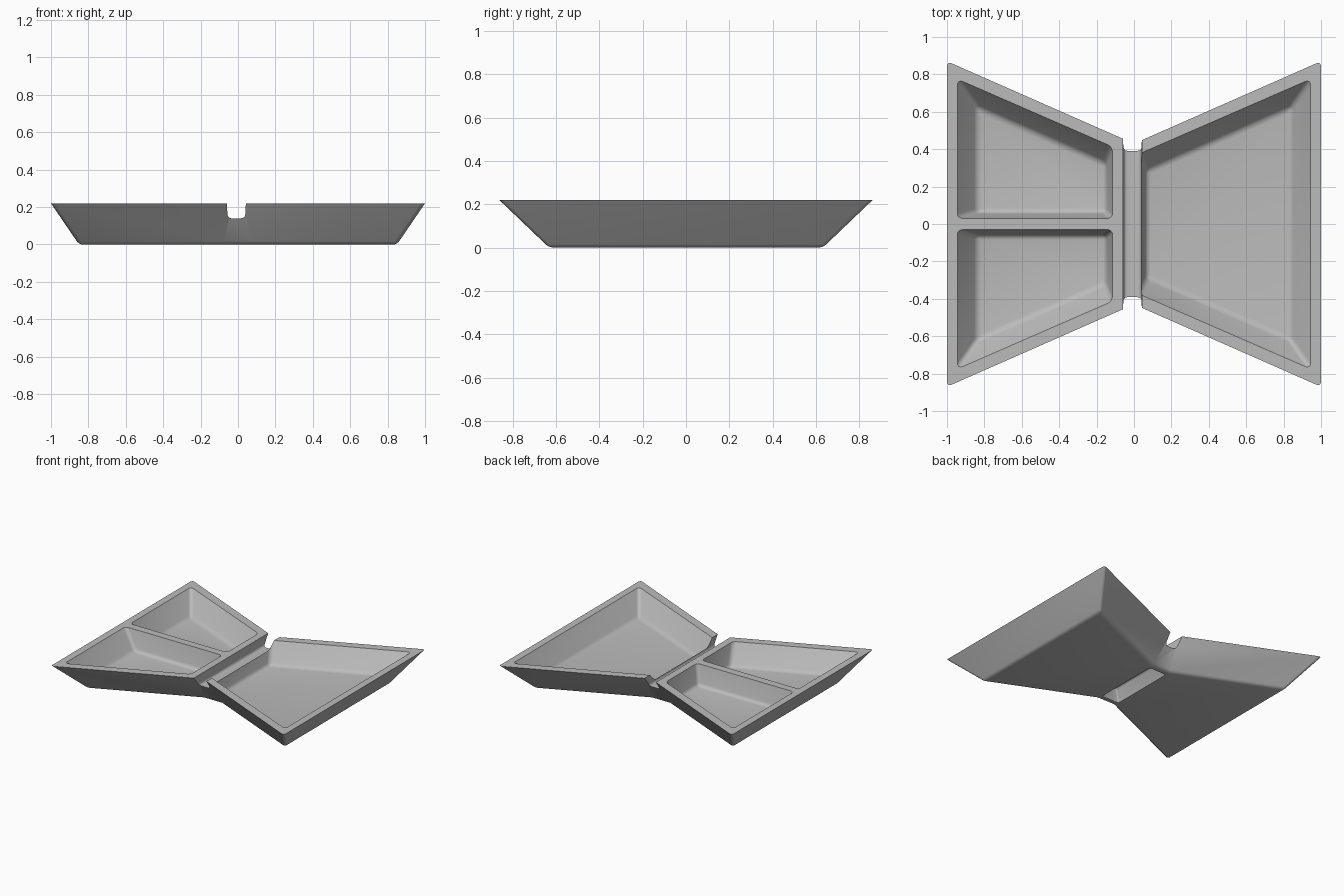
import bpy, bmesh

cube = bpy.data.objects.get("Cube")
if cube:
    bpy.data.objects.remove(cube, do_unlink=True)

HEIGHT = 0.22
FLOOR = 0.065

grey = bpy.data.materials.new("matte grey")
grey.use_nodes = True
colour = (0.5, 0.5, 0.5, 1)
grey.diffuse_color = colour
grey.node_tree.nodes["Principled BSDF"].inputs["Base Color"].default_value = colour


def tapered_block(name, low, high, z0, z1, radius, extend=1.0):
    """Loft between two outlines, rounding all convex edges except the top rim."""
    bm = bmesh.new()
    ring_low = [bm.verts.new((x, y, z0)) for x, y in low]
    ring_high = [bm.verts.new((a + (c - a) * extend, b + (d - b) * extend,
                               z0 + (z1 - z0) * extend))
                 for (a, b), (c, d) in zip(low, high)]
    n = len(low)
    bm.faces.new(ring_low)
    top = bm.faces.new(ring_high)
    for i in range(n):
        j = (i + 1) % n
        bm.faces.new((ring_low[i], ring_low[j], ring_high[j], ring_high[i]))
    bmesh.ops.recalc_face_normals(bm, faces=bm.faces)
    edges = [e for e in bm.edges
             if e not in top.edges[:] and e.calc_face_angle_signed() > 0.5]
    bmesh.ops.bevel(bm, geom=edges, offset=radius, segments=4, profile=0.5,
                    affect='EDGES', clamp_overlap=True)
    mesh = bpy.data.meshes.new(name)
    bm.to_mesh(mesh)
    bm.free()
    mesh.materials.append(grey)
    obj = bpy.data.objects.new(name, mesh)
    bpy.context.collection.objects.link(obj)
    return obj


def bow(end_x, end_y, waist_x, waist_y):
    """Bow-tie outline, anticlockwise."""
    quarter = [(end_x, end_y), (waist_x, waist_y)]
    back = quarter + [(-x, y) for x, y in reversed(quarter)]
    return back + [(x, -y) for x, y in reversed(back)]


def flip_y(points):
    return [(x, -y) for x, y in points]


# Outer body with sloping sides
tray = tapered_block("tray_body", bow(0.85, 0.64, 0.08, 0.301),
                     bow(1.0, 0.87, 0.03, 0.443), 0, HEIGHT, 0.02)

# Two compartments on one side, split by a divider
low = [(-0.84, 0.625), (-0.84, 0.06), (-0.15, 0.06), (-0.15, 0.324)]
high = [(-0.945, 0.775), (-0.945, 0.03), (-0.115, 0.03), (-0.115, 0.413)]
cutters = [
    tapered_block("back_compartment_cutter", low, high, FLOOR, HEIGHT, 0.025, 1.2),
    tapered_block("front_compartment_cutter", flip_y(low), flip_y(high),
                  FLOOR, HEIGHT, 0.025, 1.2),
]

# One large compartment on the other side, open to the groove
low = [(0.84, 0.625), (0.065, 0.287)]
high = [(0.945, 0.775), (0.025, 0.374)]
cutters.append(tapered_block("large_compartment_cutter",
                             low + flip_y(low[::-1]), high + flip_y(high[::-1]),
                             FLOOR, HEIGHT, 0.025, 1.2))

# Groove across the waist
low = [(-0.055, 0.7), (0.038, 0.7), (0.038, -0.7), (-0.055, -0.7)]
high = [(-0.06, 0.7), (0.042, 0.7), (0.042, -0.7), (-0.06, -0.7)]
cutters.append(tapered_block("groove_cutter", low, high, 0.14, HEIGHT, 0.02, 1.2))

# Shallow pocket under the waist
low = [(-0.075, -0.26), (0.075, -0.26), (0.075, 0.26), (-0.075, 0.26)]
high = [(x * 0.45, y * 0.9) for x, y in low]
pocket = tapered_block("pocket_cutter", high, low, 0.09, 0, 0.01, 1.2)
cutters.append(pocket)

# Carve the body and bake the result
for cutter in cutters:
    cutter.hide_render = True
    mod = tray.modifiers.new(cutter.name, 'BOOLEAN')
    mod.operation = 'DIFFERENCE'
    mod.solver = 'EXACT'
    mod.object = cutter
graph = bpy.context.evaluated_depsgraph_get()
carved = bpy.data.meshes.new_from_object(tray.evaluated_get(graph))
tray.modifiers.clear()
tray.data = carved
for cutter in cutters:
    bpy.data.objects.remove(cutter, do_unlink=True)

bpy.ops.object.select_all(action='DESELECT')
tray.select_set(True)
bpy.context.view_layer.objects.active = tray
bpy.ops.object.shade_smooth_by_angle(angle=0.6)
